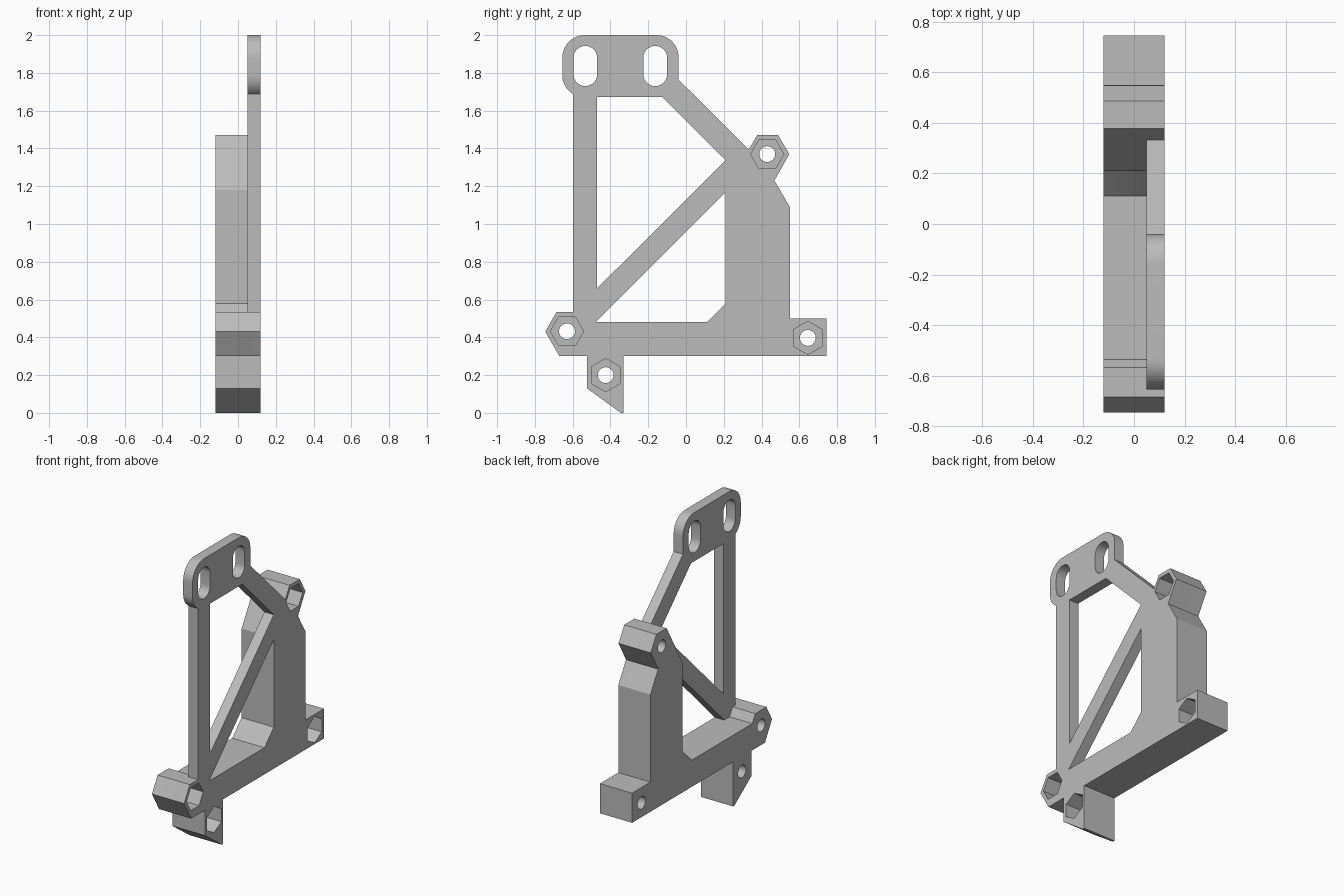
import bpy, bmesh
from math import cos, sin, pi, radians

cube = bpy.data.objects.get("Cube")
if cube:
    bpy.data.objects.remove(cube, do_unlink=True)

BACK, STEP, FACE = -0.12, 0.05, 0.12   # layers across x
POCKET = -0.02                         # floor of the nut pockets

grey = bpy.data.materials.new("plain grey")
grey.use_nodes = True
grey.diffuse_color = (0.5, 0.5, 0.5, 1)
grey.node_tree.nodes["Principled BSDF"].inputs["Base Color"].default_value = (0.5, 0.5, 0.5, 1)


def prism(name, outline, x0, x1):
    """Extrude a (y, z) outline along x."""
    bm = bmesh.new()
    face = bm.faces.new([bm.verts.new((x0, y, z)) for y, z in outline])
    ext = bmesh.ops.extrude_face_region(bm, geom=[face])["geom"]
    bmesh.ops.translate(bm, vec=(x1 - x0, 0, 0),
                        verts=[v for v in ext if isinstance(v, bmesh.types.BMVert)])
    bmesh.ops.recalc_face_normals(bm, faces=bm.faces)
    mesh = bpy.data.meshes.new(name)
    bm.to_mesh(mesh)
    bm.free()
    mesh.materials.append(grey)
    obj = bpy.data.objects.new(name, mesh)
    bpy.context.collection.objects.link(obj)
    return obj


def arc(y, z, r, start, end, n=12):
    angles = [radians(start + (end - start) * i / n) for i in range(n + 1)]
    return [(y + r * cos(a), z + r * sin(a)) for a in angles]


def ring(y, z, r, n, turn=0):
    return [(y + r * cos(turn + 2 * pi * i / n), z + r * sin(turn + 2 * pi * i / n))
            for i in range(n)]


def combine(target, tool, operation):
    mod = target.modifiers.new(operation.title(), 'BOOLEAN')
    mod.operation, mod.solver, mod.object = operation, 'EXACT', tool
    bpy.context.view_layer.objects.active = target
    bpy.ops.object.modifier_apply(modifier=mod.name)
    bpy.data.objects.remove(tool, do_unlink=True)


# Edge shared by the thick frame and the plate, from the rear boss round to the front boss
shared = [(0.547, 1.37), (0.468, 1.23), (0.55, 1.09), (0.55, 0.5), (0.745, 0.5),
          (0.745, 0.3), (-0.33, 0.3), (-0.33, 0), (-0.345, 0), (-0.525, 0.13),
          (-0.525, 0.3), (-0.67, 0.3), (-0.745, 0.43), (-0.685, 0.535)]
shared.reverse()
boss_top = [(0.487, 1.472), (0.378, 1.472)]

# Thick frame: foot, base bar, column and bosses
inner = [(0.21, 1.18), (0.21, 0.58), (0.11, 0.48), (-0.535, 0.48), (-0.567, 0.535)]
frame = prism("bracket_frame", shared + boss_top + inner, BACK, STEP)

# Thin plate with the rounded mounting head
head = (arc(-0.155, 1.885, 0.115, 0, 90) + arc(-0.535, 1.88, 0.12, 90, 180)
        + arc(-0.535, 1.79, 0.12, 180, 238))
plate = prism("plate", shared + boss_top + [(0.333, 1.394), (-0.04, 1.765)]
              + head + [(-0.597, 0.535)], STEP, FACE)

# Windows either side of the diagonal strut, and the two slots in the head
windows = [
    [(-0.47, 1.672), (-0.125, 1.672), (0.21, 1.338), (-0.47, 0.66)],
    [(-0.478, 0.48), (0.11, 0.48), (0.21, 0.58), (0.21, 1.17)],
]
for y in (-0.533, -0.163):
    windows.append(arc(y, 1.88, 0.063, 0, 180) + arc(y, 1.793, 0.063, 180, 360))
for outline in windows:
    combine(plate, prism("cutter", outline, 0, 0.2), 'DIFFERENCE')
combine(frame, plate, 'UNION')

# Bolt holes with hexagonal nut pockets
for y, z, turn in ((-0.63, 0.432, 0), (0.43, 1.37, 0), (0.645, 0.397, pi / 6), (-0.425, 0.2, pi / 6)):
    combine(frame, prism("cutter", ring(y, z, 0.042, 32), -0.2, 0.2), 'DIFFERENCE')
    combine(frame, prism("cutter", ring(y, z, 0.088, 6, turn), POCKET, 0.2), 'DIFFERENCE')

bpy.ops.object.select_all(action='DESELECT')
frame.select_set(True)
bpy.context.view_layer.objects.active = frame
bpy.ops.object.shade_smooth_by_angle(angle=radians(25))
